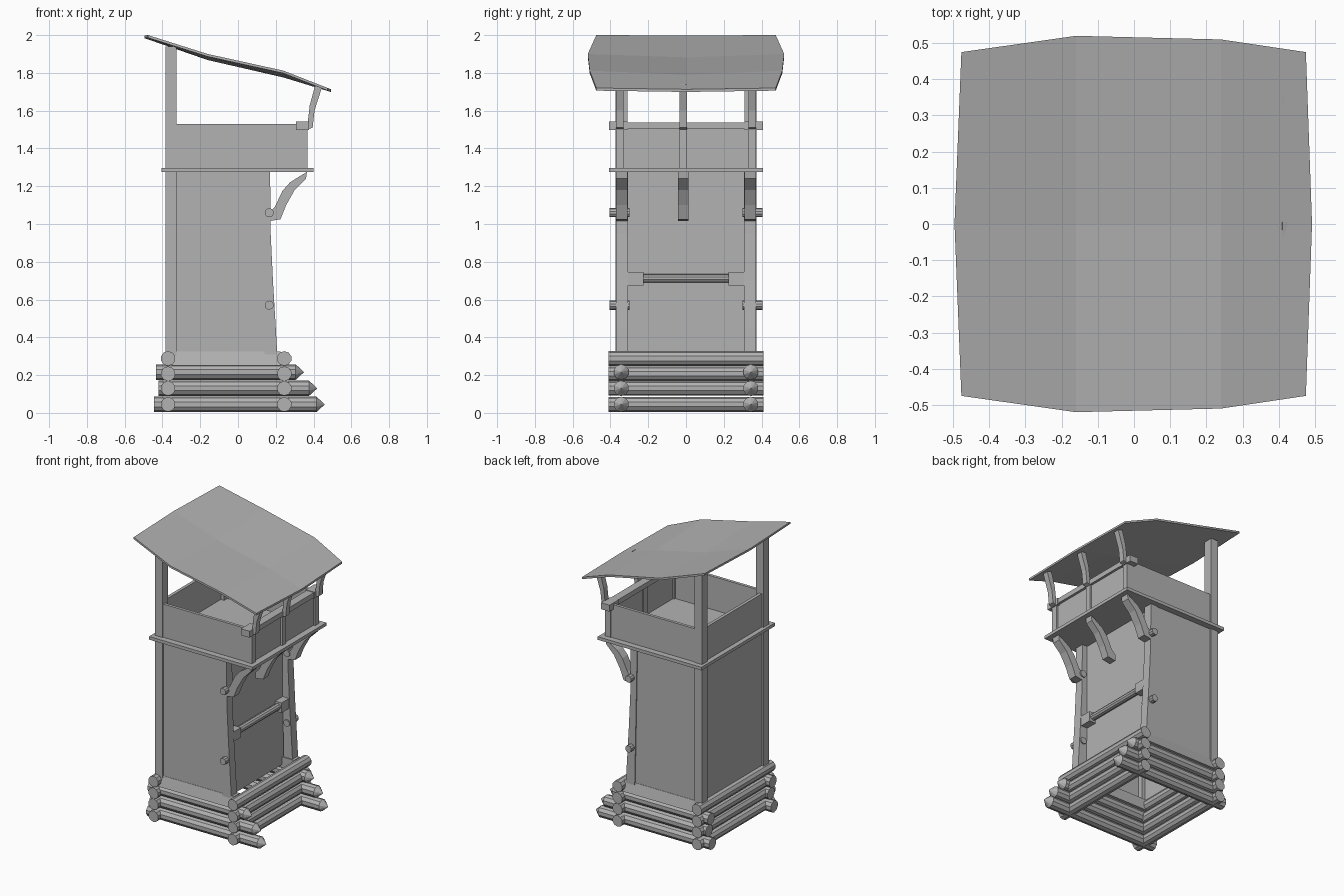
import bpy, bmesh
from mathutils import Vector

cube = bpy.data.objects.get("Cube")
if cube:
    bpy.data.objects.remove(cube, do_unlink=True)

GREY = (0.45, 0.45, 0.45, 1)
mat = bpy.data.materials.new("plain grey")
mat.use_nodes = True
mat.diffuse_color = GREY
bsdf = next(n for n in mat.node_tree.nodes if n.type == 'BSDF_PRINCIPLED')
bsdf.inputs["Base Color"].default_value = GREY


def finish(name, bm):
    bmesh.ops.recalc_face_normals(bm, faces=bm.faces)
    me = bpy.data.meshes.new(name)
    bm.to_mesh(me)
    bm.free()
    me.materials.append(mat)
    ob = bpy.data.objects.new(name, me)
    bpy.context.collection.objects.link(ob)
    return ob


def box(name, x, y, z):
    """Box from (min, max) pairs on each axis."""
    bm = bmesh.new()
    bmesh.ops.create_cube(bm, size=1)
    for v in bm.verts:
        v.co = Vector([(a + b) / 2 + c * (b - a) for (a, b), c in zip((x, y, z), v.co)])
    return finish(name, bm)


def extrude_y(name, profile, y0, y1):
    """Prism: an x,z outline carried along y."""
    bm = bmesh.new()
    face = bm.faces.new([bm.verts.new((x, y0, z)) for x, z in profile])
    new = bmesh.ops.extrude_face_region(bm, geom=[face])["geom"]
    bmesh.ops.translate(bm, vec=(0, y1 - y0, 0),
                        verts=[g for g in new if isinstance(g, bmesh.types.BMVert)])
    return finish(name, bm)


def log(name, start, end, r, tip=0, sides=10):
    """Round timber between two points, with an optional sharpened end."""
    start, end = Vector(start), Vector(end)
    axis = end - start
    rot = axis.to_track_quat('Z', 'Y').to_matrix().to_4x4()
    bm = bmesh.new()
    bmesh.ops.create_cone(bm, cap_ends=True, segments=sides, radius1=r, radius2=r,
                          depth=axis.length)
    if tip:
        cap = max(bm.faces, key=lambda f: f.calc_center_median().z)
        top = cap.calc_center_median() + Vector((0, 0, tip))
        centre = bmesh.ops.poke(bm, faces=[cap])["verts"][0]
        centre.co = top
    for v in bm.verts:
        v.co = rot @ v.co + (start + end) / 2
    return finish(name, bm)


def sides(fn):
    for tag, s in (("right", -1), ("left", 1)):
        fn(tag, s)


def span(s, a, b):
    return tuple(sorted((s * a, s * b)))


# Log base: cross logs and sharpened long logs
for i, z in enumerate((0.045, 0.13, 0.207, 0.288)):
    for tag, x in (("rear", -0.37), ("entry", 0.245)):
        log(f"{tag}_cross_log_{i}", (x, -0.41, z), (x, 0.41, z), 0.039)
for i, (z, x0, x1) in enumerate(((0.045, -0.445, 0.415), (0.13, -0.42, 0.375),
                                 (0.216, -0.435, 0.305))):
    sides(lambda tag, s: log(f"{tag}_long_log_{i}", (x0, s * 0.343, z),
                             (x1, s * 0.343, z), 0.041, tip=0.045))

LEG = [(0.21, 0.27), (0.2, 0.45), (0.185, 0.7), (0.173, 0.95), (0.17, 1.275),
       (0.12, 1.275), (0.14, 0.27)]
BRACKET = [(0.165, 1.015), (0.225, 1.025), (0.255, 1.1), (0.3, 1.18), (0.36, 1.24),
           (0.365, 1.275), (0.33, 1.255), (0.275, 1.22), (0.235, 1.175),
           (0.195, 1.09), (0.165, 1.06)]
STRUT = [(0.365, 1.5), (0.395, 1.51), (0.405, 1.6), (0.445, 1.725), (0.41, 1.74),
         (0.38, 1.63)]


# Paired parts on the two long sides
def side_parts(tag, s):
    box(f"{tag}_rear_post", (-0.385, -0.325), span(s, 0.31, 0.372), (0.27, 1.94))
    box(f"{tag}_wall", (-0.35, 0.14), span(s, 0.345, 0.364), (0.27, 1.28))
    box(f"{tag}_parapet", (-0.35, 0.36), span(s, 0.345, 0.366), (1.28, 1.53))
    extrude_y(f"{tag}_leg", LEG, *span(s, 0.308, 0.37))
    # sloped sill above the logs
    y = span(s, 0.3, 0.385)
    sill = box(f"{tag}_sill", (-0.35, 0.225), y, (0.25, 0.325))
    for v in sill.data.vertices:
        if v.co.z > 0.3 and abs(v.co.y) > 0.35:
            v.co.y = s * 0.366
    for i, z in enumerate((0.57, 1.06)):
        log(f"{tag}_peg_{i}", (0.165, s * 0.3, z), (0.165, s * 0.405, z), 0.024)
    box(f"{tag}_bar_block", (0.12, 0.18), span(s, 0.225, 0.31), (0.675, 0.745))


sides(side_parts)

# End walls, platform and parapet ends
box("rear_wall", (-0.372, -0.35), (-0.32, 0.32), (0.27, 1.28))
box("entry_wall", (0.11, 0.13), (-0.35, 0.35), (0.27, 1.28))
box("platform", (-0.405, 0.4), (-0.408, 0.408), (1.275, 1.297))
box("rear_parapet", (-0.372, -0.35), (-0.32, 0.32), (1.29, 1.53))
box("entry_parapet", (0.335, 0.355), (-0.35, 0.35), (1.29, 1.53))
log("cross_bar", (0.15, -0.24, 0.712), (0.15, 0.24, 0.712), 0.023)

# Brackets below the platform; posts and curved struts above it
for tag, y, w in (("right", -0.34, 0.03), ("middle", -0.015, 0.027), ("left", 0.34, 0.03)):
    extrude_y(f"{tag}_bracket", BRACKET, y - w, y + w)
    ys = y if tag == "middle" else y * 1.03
    box(f"{tag}_entry_post", (0.325, 0.368), (ys - 0.02, ys + 0.02), (1.29, 1.53))
    extrude_y(f"{tag}_roof_strut", STRUT, ys - 0.02, ys + 0.02)

# Hand rail, slimmer in the middle
box("hand_rail", (0.315, 0.372), (-0.32, 0.32), (1.503, 1.538))
sides(lambda tag, s: box(f"{tag}_rail_end", (0.308, 0.375), span(s, 0.31, 0.408),
                         (1.497, 1.542)))

# Sagging roof sheet: x, half width, edge height, middle x, middle height
ROOF = [(-0.477, 0.475, 2.0, -0.496, 1.998), (-0.16, 0.52, 1.9, -0.16, 1.882),
        (0.24, 0.51, 1.812, 0.24, 1.79), (0.475, 0.475, 1.72, 0.492, 1.713)]
bm = bmesh.new()
rows = [[bm.verts.new(p) for p in ((x, -w, z), (mx, 0, mz), (x, w, z))]
        for x, w, z, mx, mz in ROOF]
for a, b in zip(rows, rows[1:]):
    for j in range(2):
        bm.faces.new((a[j], b[j], b[j + 1], a[j + 1]))
low = bmesh.ops.extrude_face_region(bm, geom=bm.faces[:])["geom"]
bmesh.ops.translate(bm, vec=(0, 0, -0.014),
                    verts=[g for g in low if isinstance(g, bmesh.types.BMVert)])
finish("roof", bm)
